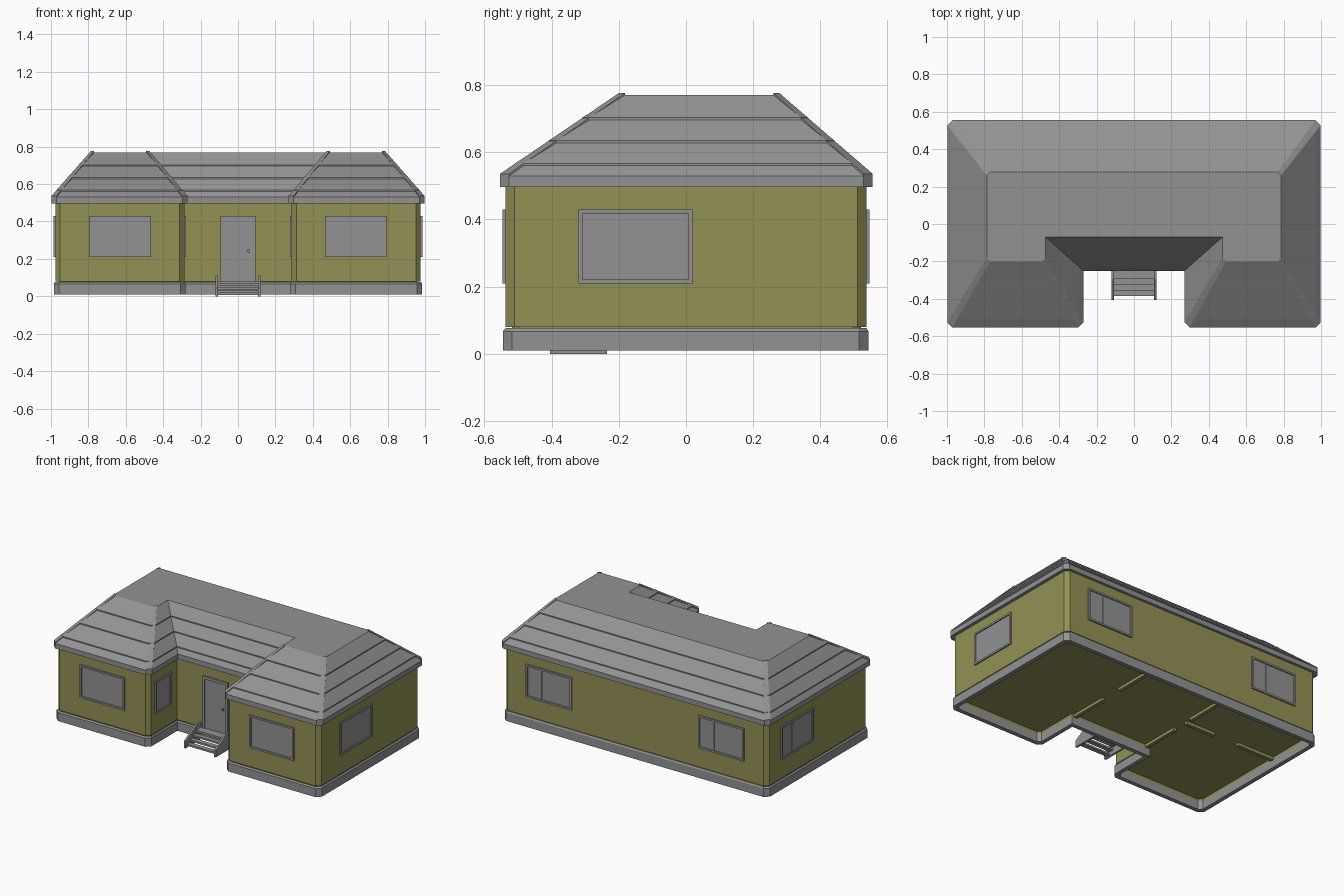
import bpy, bmesh, math
from mathutils import Matrix, Vector

cube = bpy.data.objects.get("Cube")
if cube:
    bpy.data.objects.remove(cube, do_unlink=True)


def material(name, colour):
    m = bpy.data.materials.new(name)
    m.use_nodes = True
    m.diffuse_color = (*colour, 1)
    m.node_tree.nodes["Principled BSDF"].inputs["Base Color"].default_value = (*colour, 1)
    return m


GREY = material("plain grey", (0.29, 0.29, 0.29))
OLIVE = material("olive wall", (0.29, 0.285, 0.09))


def finish(bm, name, mat):
    bmesh.ops.recalc_face_normals(bm, faces=bm.faces)
    mesh = bpy.data.meshes.new(name)
    bm.to_mesh(mesh)
    bm.free()
    mesh.materials.append(mat)
    ob = bpy.data.objects.new(name, mesh)
    bpy.context.scene.collection.objects.link(ob)
    return ob


def add_box(bm, lo, hi):
    lo, hi = Vector(lo), Vector(hi)
    mat = Matrix.Translation((lo + hi) / 2) @ Matrix.Diagonal((*(hi - lo), 1))
    bmesh.ops.create_cube(bm, size=1, matrix=mat)


def u_outline(side, front, back, inner, notch, c):
    """U-shaped plan with chamfered outer corners, mirrored in x."""
    half = [(inner, notch), (inner, front + c), (inner + c, front), (side - c, front),
            (side, front + c), (side, back - c), (side - c, back)]
    return half + [(-x, y) for x, y in reversed(half)]


def loft(name, mat, rings, cap_first=True, cap_last=True):
    bm = bmesh.new()
    rows = [[bm.verts.new((x, y, z)) for x, y in pts] for pts, z in rings]
    for a, b in zip(rows, rows[1:]):
        for i in range(len(a)):
            j = (i + 1) % len(a)
            bm.faces.new((a[i], a[j], b[j], b[i]))
    if cap_first:
        bm.faces.new(rows[0])
    if cap_last:
        bm.faces.new(rows[-1])
    return finish(bm, name, mat)


# Walls with closed floor
wall_plan = (0.977, -0.537, 0.537, 0.287, -0.236, 0.026)
loft("walls", OLIVE, [(u_outline(*wall_plan), 0.08), (u_outline(*wall_plan), 0.505)])

# Hollow foundation skirt with a bevelled upper edge
outer = u_outline(0.985, -0.545, 0.543, 0.28, -0.243, 0.028)
inside = u_outline(0.957, -0.517, 0.517, 0.307, -0.215, 0.02)
loft("foundation", GREY, [(inside, 0.065), (inside, 0.01), (outer, 0.01), (outer, 0.067),
                          (u_outline(*wall_plan), 0.077)], False, False)
loft("wall_base", OLIVE, [(inside, 0.081), (inside, 0.064)], False, False)

# Partition feet below the floor, each broken by a doorway
bm = bmesh.new()
for x in (-0.28, 0.28):
    for y0, y1 in ((-0.22, 0.05), (0.2, 0.52)):
        add_box(bm, (x - 0.012, y0, 0.06), (x + 0.012, y1, 0.085))
for x0, x1 in ((-0.96, -0.68), (-0.5, -0.28)):
    add_box(bm, (x0, 0.138, 0.06), (x1, 0.162, 0.085))
finish(bm, "partitions", OLIVE)

# Roof: fascia, four overlapping courses, flat top
eave = (0.998, -0.553, 0.555, 0.27, -0.25, 0.027)
top = (0.787, -0.2, 0.278, 0.473, -0.07, 0.018)
Z_EAVE, Z_TOP, LIP = 0.53, 0.77, 0.007


def roof_ring(z, lift=0):
    t = (z - Z_EAVE) / (Z_TOP - Z_EAVE)
    return u_outline(*(a + (b - a) * t for a, b in zip(eave, top))), z + lift


rings = [(u_outline(*eave), 0.497), roof_ring(Z_EAVE)]
for z in (0.56, 0.628, 0.696):
    rings += [roof_ring(z), roof_ring(z, LIP)]
rings.append(roof_ring(Z_TOP))
loft("roof", GREY, rings)

# Hip strips along the chamfered corners
bm = bmesh.new()
low, high = u_outline(*eave), u_outline(*top)
for a, b in ((1, 2), (3, 4), (5, 6), (7, 8), (9, 10), (11, 12)):
    quad = [Vector((*low[a], Z_EAVE)), Vector((*low[b], Z_EAVE)),
            Vector((*high[b], Z_TOP)), Vector((*high[a], Z_TOP))]
    lift = Vector((0, 0, 0.006))
    under = [bm.verts.new(p - lift) for p in quad]
    over = [bm.verts.new(p + lift) for p in quad]
    bm.faces.new(under)
    bm.faces.new(over)
    for i in range(4):
        j = (i + 1) % 4
        bm.faces.new((under[i], under[j], over[j], over[i]))
finish(bm, "hip_strips", GREY)


# Windows: frame, pane and optional mullion, facing -y before turning
def window(name, x, y, angle, width, mullion=False):
    bm = bmesh.new()
    w, h, bar, out = width / 2, 0.11, 0.012, -0.009
    for s in (-1, 1):
        a, b = sorted((s * w, s * (w - bar)))
        add_box(bm, (a, out, -h), (b, 0.01, h))
        a, b = sorted((s * h, s * (h - bar)))
        add_box(bm, (bar - w, out, a), (w - bar, 0.01, b))
    add_box(bm, (bar - w, -0.002, bar - h), (w - bar, 0.01, h - bar))
    if mullion:
        m = -width / 6
        add_box(bm, (m - 0.004, -0.006, bar - h), (m + 0.004, 0.01, h - bar))
    ob = finish(bm, name, GREY)
    ob.matrix_world = Matrix.Translation((x, y, 0.32)) @ Matrix.Rotation(math.radians(angle), 4, 'Z')


for label, s in (("left", 1), ("right", -1)):
    window("front_window_" + label, s * 0.63, -0.537, 0, 0.33)
    window("back_window_" + label, s * 0.64, 0.537, 180, 0.34, True)
    window("inner_window_" + label, s * 0.287, -0.39, -90 * s, 0.17)
window("side_window_left", 0.977, -0.15, 90, 0.34)
window("side_window_right", -0.977, 0.22, -90, 0.34, True)

# Door: frame, slab and handle
bm = bmesh.new()
for s in (-1, 1):
    a, b = sorted((s * 0.093, s * 0.076))
    add_box(bm, (a, -0.246, 0.075), (b, -0.23, 0.43))
add_box(bm, (-0.076, -0.246, 0.412), (0.076, -0.23, 0.43))
finish(bm, "door_frame", GREY)
bm = bmesh.new()
add_box(bm, (-0.076, -0.239, 0.075), (0.076, -0.23, 0.412))
finish(bm, "door", GREY)
bm = bmesh.new()
add_box(bm, (0.052, -0.248, 0.235), (0.064, -0.236, 0.25))
finish(bm, "door_handle", GREY)

# Entrance steps: landing and open treads
bm = bmesh.new()
add_box(bm, (-0.11, -0.295, 0.066), (0.11, -0.235, 0.08))
for i in range(3):
    y, z = -0.295 - 0.029 * i, 0.06 - 0.02 * i
    add_box(bm, (-0.11, y - 0.031, z - 0.012), (0.11, y, z))
finish(bm, "entrance_steps", GREY)

# Sloping side walls of the steps
profile = [(-0.235, 0.0), (-0.405, 0.0), (-0.405, 0.045), (-0.295, 0.11), (-0.235, 0.11)]
for label, s in (("left", 1), ("right", -1)):
    bm = bmesh.new()
    face = bm.faces.new([bm.verts.new((s * 0.106, y, z)) for y, z in profile])
    ext = bmesh.ops.extrude_face_region(bm, geom=[face])
    moved = [v for v in ext["geom"] if isinstance(v, bmesh.types.BMVert)]
    bmesh.ops.translate(bm, verts=moved, vec=(s * 0.013, 0, 0))
    finish(bm, "step_side_" + label, GREY)
